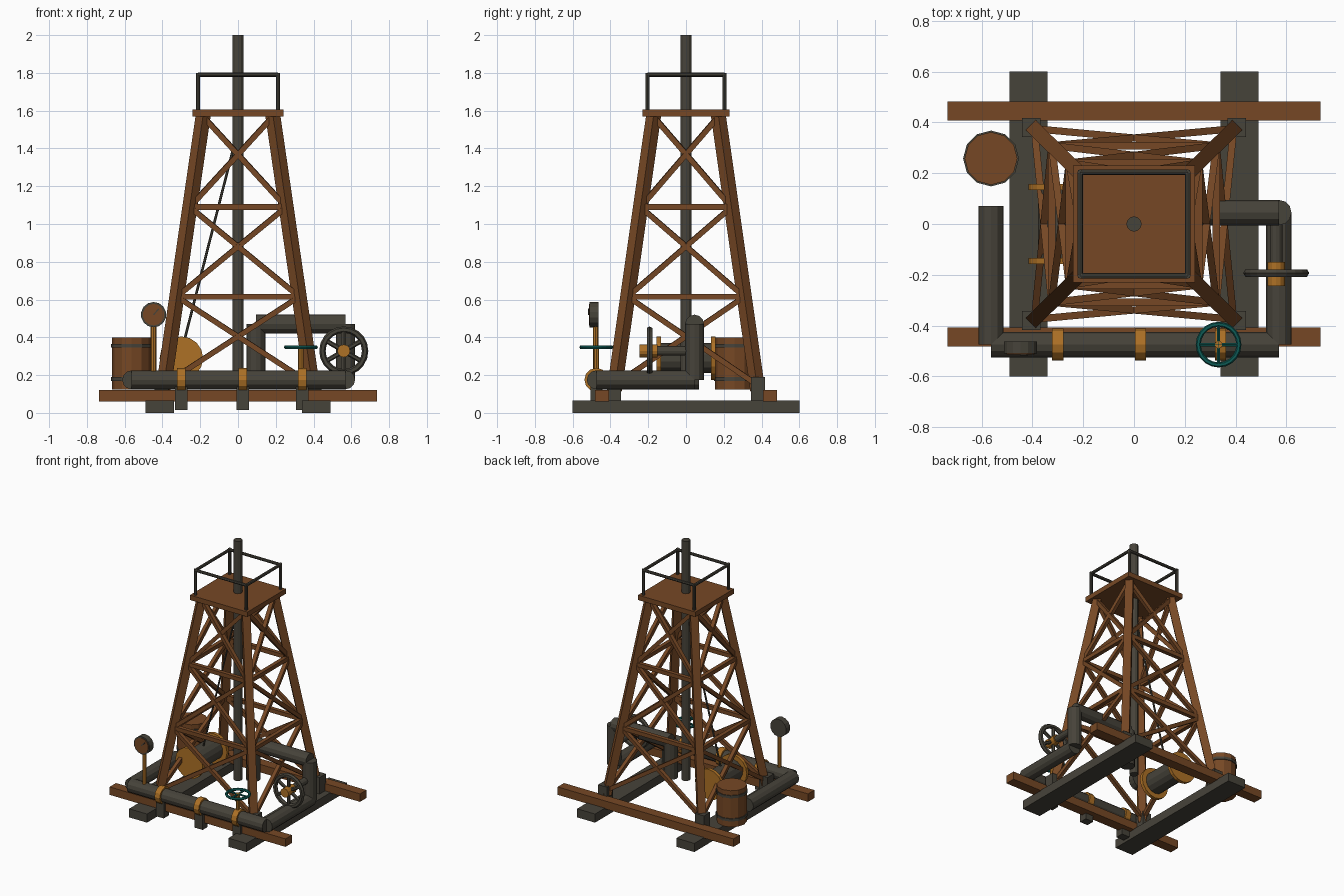
import bpy, bmesh, math
from mathutils import Vector, Matrix

if "Cube" in bpy.data.objects:
    bpy.data.objects.remove(bpy.data.objects["Cube"])


def material(name, rgb):
    m = bpy.data.materials.new(name)
    m.diffuse_color = (*rgb, 1)
    m.use_nodes = True
    m.node_tree.nodes["Principled BSDF"].inputs["Base Color"].default_value = m.diffuse_color
    return m


WOOD = material("brown wood", (0.180, 0.064, 0.018))
IRON = material("dark iron", (0.062, 0.056, 0.042))
BRASS = material("brass", (0.42, 0.165, 0.019))
TEAL = material("teal paint", (0.004, 0.105, 0.092))


def add(name, bm, mat):
    me = bpy.data.meshes.new(name)
    bm.to_mesh(me)
    bm.free()
    me.materials.append(mat)
    ob = bpy.data.objects.new(name, me)
    bpy.context.collection.objects.link(ob)
    return ob


def frame(a, b):
    """Matrix with z along a-b and x kept horizontal, centred between both."""
    a, b = Vector(a), Vector(b)
    d = (b - a).normalized()
    side = d.cross(Vector((0, 0, 1)))
    side = side.normalized() if side.length > 1e-4 else Vector((1, 0, 0))
    up = d.cross(side)
    m = Matrix((side, up, d)).transposed().to_4x4()
    m.translation = (a + b) / 2
    return m, (b - a).length


def rod(name, a, b, r, mat, n=12):
    m, length = frame(a, b)
    bm = bmesh.new()
    bmesh.ops.create_cone(bm, cap_ends=True, segments=n, radius1=r, radius2=r,
                          depth=length, matrix=m)
    return add(name, bm, mat)


def bar(name, a, b, w, mat):
    m, length = frame(a, b)
    bm = bmesh.new()
    bmesh.ops.create_cube(bm, size=1, matrix=m @ Matrix.Diagonal((w, w, length, 1)))
    return add(name, bm, mat)


def box(name, x0, x1, y0, y1, z0, z1, mat):
    bm = bmesh.new()
    c = Matrix.Translation(((x0 + x1) / 2, (y0 + y1) / 2, (z0 + z1) / 2))
    bmesh.ops.create_cube(bm, size=1, matrix=c @ Matrix.Diagonal((x1 - x0, y1 - y0, z1 - z0, 1)))
    return add(name, bm, mat)


def wheel(name, c, axis, major, minor, spokes, mat):
    """Hand wheel: torus rim with spokes, lying across the axis."""
    c = Vector(c)
    rot = Vector((0, 0, 1)).rotation_difference(Vector(axis))
    bpy.ops.mesh.primitive_torus_add(major_segments=20, minor_segments=6, major_radius=major,
                                     minor_radius=minor, location=c, rotation=rot.to_euler())
    rim = bpy.context.object
    rim.name = name + "_rim"
    rim.data.materials.append(mat)
    for i in range(spokes):
        t = math.tau * i / spokes + math.pi / 2
        d = rot @ Vector((math.cos(t), math.sin(t), 0))
        rod(name + "_spoke", c, c + d * major, minor * 0.75, mat, 6)


# Base: iron skids, wooden cross beams
for s in (-1, 1):
    box("skid", s * 0.415 - 0.075, s * 0.415 + 0.075, -0.6, 0.6, 0, 0.065, IRON)
    box("cross_beam", -0.735, 0.735, s * 0.445 - 0.038, s * 0.445 + 0.038, 0.06, 0.12, WOOD)


# Tower legs, feet, girts and cross braces
def corner(sx, sy, z):
    t = (z - 0.13) / 1.44
    return Vector((sx * (0.395 - 0.21 * t), sy * (0.378 - 0.206 * t), z))


ring = [(-1, -1), (1, -1), (1, 1), (-1, 1)]
levels = [0.15, 0.615, 1.09, 1.57]
for i, p in enumerate(ring):
    q = ring[(i + 1) % 4]
    bar("tower_leg", corner(*p, 0.12), corner(*p, 1.58), 0.056, WOOD)
    x, y = p[0] * 0.405, p[1] * 0.38
    box("leg_foot", x - 0.037, x + 0.037, y - 0.037, y + 0.037, 0.06, 0.19, IRON)
    for z in levels[1:3]:
        bar("girt", corner(*p, z), corner(*q, z), 0.03, WOOD)
    for z0, z1 in zip(levels, levels[1:]):
        bar("cross_brace", corner(*p, z0), corner(*q, z1), 0.028, WOOD)
        bar("cross_brace", corner(*q, z0), corner(*p, z1), 0.028, WOOD)

# Top platform with guard rail
box("platform", -0.24, 0.24, -0.23, 0.23, 1.568, 1.605, WOOD)
for i, p in enumerate(ring):
    q = ring[(i + 1) % 4]
    a, b = (Vector((k[0] * 0.212, k[1] * 0.204, 1.79)) for k in (p, q))
    rod("rail_post", (a.x, a.y, 1.6), a + Vector((0, 0, 0.01)), 0.011, IRON, 8)
    rod("top_rail", a, b, 0.011, IRON, 8)

# Drill pipe and hoisting cable
rod("drill_pipe", (0, 0, 0.19), (0, 0, 2.0), 0.03, IRON)
rod("cable", (-0.29, 0, 0.36), (-0.02, 0, 1.42), 0.007, IRON, 6)

# Winch drum with brass flanges
rod("winch_drum", (-0.3, -0.14, 0.29), (-0.3, 0.14, 0.29), 0.08, IRON, 14)
for s in (-1, 1):
    rod("winch_flange", (-0.3, s * 0.145 - 0.012, 0.29), (-0.3, s * 0.145 + 0.012, 0.29),
        0.115, BRASS, 16)

# Pipe run around the base
path = [(-0.563, 0.07, 0.175), (-0.563, -0.475, 0.175), (0.57, -0.475, 0.175),
        (0.57, 0.045, 0.175), (0.57, 0.045, 0.47), (0.095, 0.045, 0.47), (0.095, 0.045, 0.2)]
for a, b in zip(path, path[1:]):
    rod("pipe", a, b, 0.05, IRON)

# Pipe clamps on iron stands
for x in (-0.30, 0.025, 0.34):
    rod("pipe_clamp", (x - 0.022, -0.475, 0.175), (x + 0.022, -0.475, 0.175), 0.063, BRASS)
    box("pipe_stand", x - 0.033, x + 0.033, -0.505, -0.445, 0.015, 0.15, IRON)

# Large valve wheel on the right
rod("valve_stem", (0.56, 0.04, 0.328), (0.56, -0.16, 0.328), 0.025, IRON)
rod("valve_hub", (0.56, -0.15, 0.328), (0.56, -0.245, 0.328), 0.034, BRASS)
wheel("valve_wheel", (0.56, -0.193, 0.328), (0, 1, 0), 0.113, 0.017, 6, IRON)

# Small teal hand wheel on the front pipe
rod("hand_wheel_stem", (0.333, -0.475, 0.2), (0.333, -0.475, 0.355), 0.015, BRASS, 8)
wheel("hand_wheel", (0.333, -0.475, 0.348), (0, 0, 1), 0.08, 0.01, 4, TEAL)

# Pressure gauge
rod("gauge_stem", (-0.447, -0.478, 0.2), (-0.447, -0.478, 0.47), 0.015, BRASS, 8)
rod("gauge_case", (-0.447, -0.463, 0.52), (-0.447, -0.51, 0.52), 0.067, IRON, 14)
rod("gauge_face", (-0.447, -0.509, 0.52), (-0.447, -0.514, 0.52), 0.057, WOOD, 14)
bar("gauge_needle", (-0.447, -0.514, 0.52), (-0.42, -0.514, 0.55), 0.007, IRON)

# Barrel with iron hoops
bx, by = -0.563, 0.258
rod("barrel", (bx, by, 0.125), (bx, by, 0.4), 0.104, WOOD)
for z in (0.18, 0.355):
    rod("barrel_hoop", (bx, by, z - 0.01), (bx, by, z + 0.01), 0.11, IRON)
